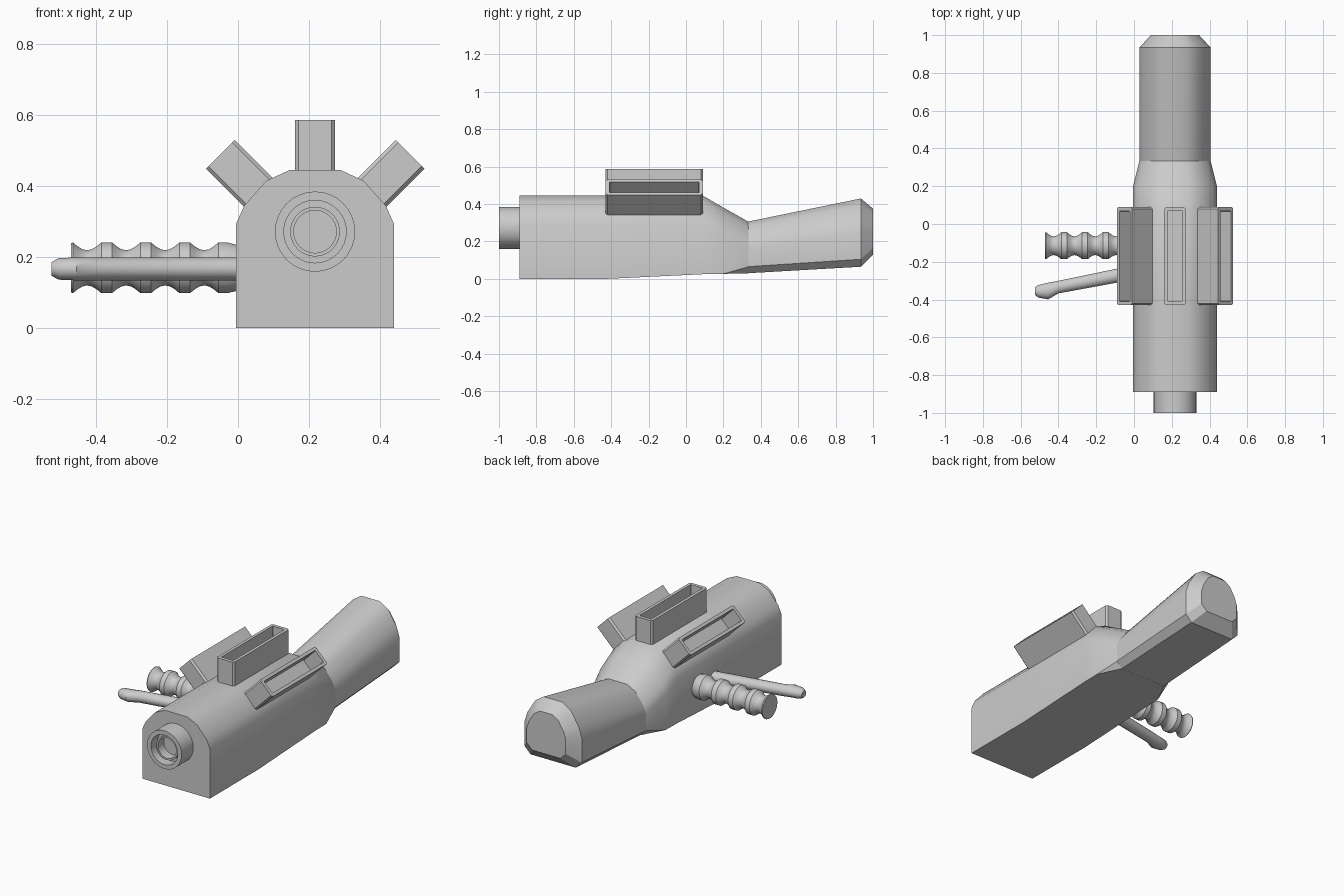
import bpy, bmesh
from math import sin, cos, pi
from mathutils import Vector, Matrix

if "Cube" in bpy.data.objects:
    bpy.data.objects.remove(bpy.data.objects["Cube"])

CX = 0.217  # centre line of the body


def loft(name, rings, angle=30):
    """Skin a list of equal-length point rings and cap both ends."""
    bm = bmesh.new()
    vs = [[bm.verts.new(p) for p in r] for r in rings]
    n = len(rings[0])
    for a, b in zip(vs, vs[1:]):
        for i in range(n):
            j = (i + 1) % n
            bm.faces.new((a[i], a[j], b[j], b[i]))
    bm.faces.new(vs[0])
    bm.faces.new(vs[-1])
    bmesh.ops.remove_doubles(bm, verts=bm.verts, dist=1e-5)
    bmesh.ops.recalc_face_normals(bm, faces=bm.faces)
    me = bpy.data.meshes.new(name)
    bm.to_mesh(me)
    bm.free()
    ob = bpy.data.objects.new(name, me)
    bpy.context.collection.objects.link(ob)
    bpy.ops.object.select_all(action='DESELECT')
    ob.select_set(True)
    bpy.context.view_layer.objects.active = ob
    bpy.ops.object.shade_smooth_by_angle(angle=angle * pi / 180)
    return ob


def arch(y, hw, z0, z1, shoulder, chamfer=0.0):
    """Arched cross-section with optional chamfered bottom corners."""
    half = [(hw - chamfer, z0), (hw, z0 + chamfer)]
    half += [(hw * u, shoulder + (z1 - shoulder) * v)
             for u, v in ((1, 0), (.9, .33), (.62, .8), (.33, 1))]
    pts = half + [(-x, z) for x, z in reversed(half)]
    return [(CX + x, y, z) for x, z in pts]


# main body, tapering at the rear into the neck
loft("body", [arch(-.89, .222, 0, .445, .295),
              arch(-.43, .222, 0, .445, .295),
              arch(.09, .222, .025, .445, .295),
              arch(.20, .222, .027, .381, .235),
              arch(.335, .188, .03, .305, .165, .035)])

# rear stock with a chamfered end
loft("stock", [arch(.325, .188, .03, .305, .165, .035),
               arch(.935, .188, .065, .43, .25, .04),
               arch(1.0, .128, .13, .375, .25, .035)])


# nested muzzle tube
def circle(r, y, n=32):
    return [(CX + r * cos(2 * pi * i / n), y, .272 + r * sin(2 * pi * i / n))
            for i in range(n)]


loft("muzzle", [circle(r, y) for r, y in (
    (.113, -.88), (.113, -1.0), (.088, -1.0), (.088, -.94),
    (.070, -.94), (.070, -.975), (.060, -.975), (.060, -.92))])


# three hollow rails fanned round the top
def rounded_rect(w, l, c, h):
    return [Vector((sx * (w - a), sy * (l - b), h)) for sx, sy, a, b in (
        (1, 1, 0, c), (1, 1, c, 0), (-1, 1, c, 0), (-1, 1, 0, c),
        (-1, -1, 0, c), (-1, -1, c, 0), (1, -1, c, 0), (1, -1, 0, c))]


for name, turn, x, z in (("rail_left", -45, -.05, .49),
                         ("rail_top", 0, CX, .587),
                         ("rail_right", 45, .485, .49)):
    rail = loft(name, [rounded_rect(.057, .26, .01, -.17),
                       rounded_rect(.057, .26, .01, 0),
                       rounded_rect(.039, .24, .003, 0),
                       rounded_rect(.039, .24, .003, -.11)])
    rail.matrix_world = Matrix.Translation((x, -.17, z)) @ \
        Matrix.Rotation(turn * pi / 180, 4, 'Y')


# side parts: ellipse rings strung along x
def side_ring(x, y, z, ry, rz, n):
    return [(x, y + ry * cos(2 * pi * (i + .5) / n),
             z + rz * sin(2 * pi * (i + .5) / n)) for i in range(n)]


# scalloped hand grip
profile = [(.02, .06), (-.03, .072)]
for k in range(4):
    start = -.055 - .11 * k
    profile += [(start - .08 * t / 6, .072 - .022 * sin(pi * t / 6))
                for t in range(7)]
profile += [(-.465, .072), (-.470, .070)]
loft("grip", [side_ring(x, -.115, .17, r, r, 24) for x, r in profile], 35)

# lever with a hooked tip
lever = [(.02, -.213, -.291, .033), (-.40, -.300, -.368, .033),
         (-.455, -.310, -.400, .033), (-.505, -.322, -.390, .031),
         (-.525, -.334, -.376, .020)]
loft("lever", [side_ring(x, (a + b) / 2, .167, (a - b) / 2, rz, 16)
               for x, a, b, rz in lever])
